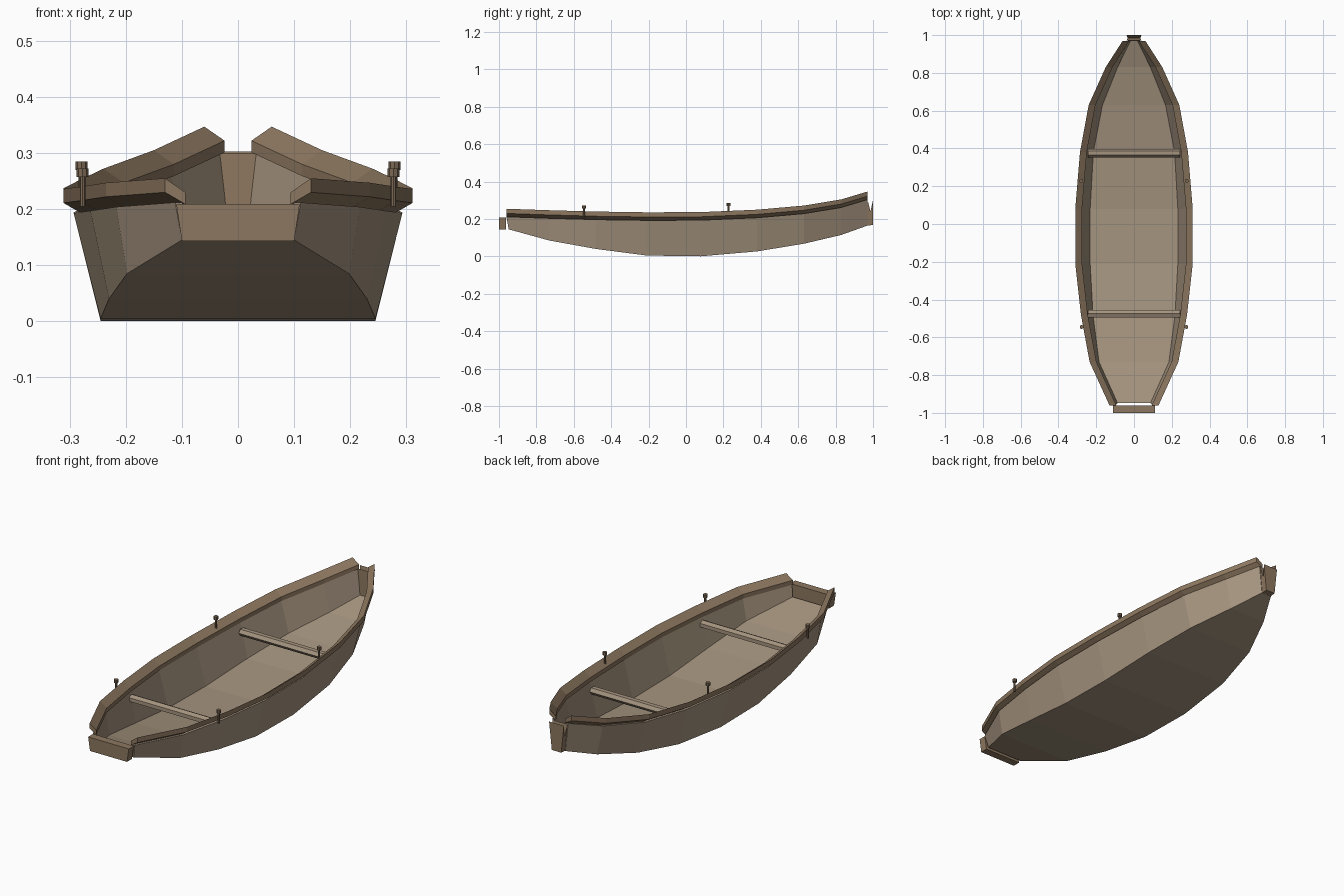
import bpy, bmesh, math
from mathutils import Matrix

if "Cube" in bpy.data.objects:
    bpy.data.objects.remove(bpy.data.objects["Cube"])


def material(name, rgb):
    m = bpy.data.materials.new(name)
    m.diffuse_color = (*rgb, 1)
    m.use_nodes = True
    m.node_tree.nodes["Principled BSDF"].inputs["Base Color"].default_value = m.diffuse_color
    return m


HULL = material("weathered planks", (0.375, 0.295, 0.21))
TRIM = material("brown trim", (0.265, 0.185, 0.115))
PIN = material("dark brown pins", (0.20, 0.14, 0.09))

# stations: y, floor half width, floor z, rail outer half width, rail top z
STATIONS = [
    (-0.96, 0.100, 0.145, 0.130, 0.255),
    (-0.73, 0.198, 0.085, 0.235, 0.247),
    (-0.48, 0.230, 0.040, 0.281, 0.240),
    (-0.21, 0.245, 0.005, 0.311, 0.236),
    (0.08, 0.245, 0.001, 0.311, 0.237),
    (0.38, 0.228, 0.027, 0.286, 0.250),
    (0.63, 0.180, 0.068, 0.240, 0.272),
    (0.83, 0.100, 0.115, 0.150, 0.305),
    (0.97, 0.027, 0.165, 0.060, 0.347),
]


def finish(name, bm, mat):
    bmesh.ops.recalc_face_normals(bm, faces=bm.faces)
    me = bpy.data.meshes.new(name)
    bm.to_mesh(me)
    bm.free()
    me.materials.append(mat)
    ob = bpy.data.objects.new(name, me)
    bpy.context.collection.objects.link(ob)
    return ob


def loft(name, rings, mat, caps):
    """Skin closed rings; caps lists the point indices of each end face."""
    bm = bmesh.new()
    vs = [[bm.verts.new(p) for p in r] for r in rings]
    n = len(rings[0])
    for a, b in zip(vs, vs[1:]):
        for i in range(n):
            j = (i + 1) % n
            bm.faces.new((a[i], a[j], b[j], b[i]))
    for end in (vs[0], vs[-1]):
        for c in caps:
            bm.faces.new([end[i] for i in c])
    return finish(name, bm, mat)


# hull: thin U-shaped section lofted along the stations
rings = []
for k, (y, b, zb, w, zt) in enumerate(STATIONS):
    t = 0.013 if k < 8 else 0.009
    top, zs = w - 0.018, zt - 0.043
    yb = y + (0.012 if k == 0 else 0)
    right = [(b, yb, zb), (top, y, zs), (top - t, y, zs), (b - t, yb, zb + 0.01)]
    left = [(-x, yy, z) for x, yy, z in reversed(right)]
    rings.append(right + left)
loft("hull", rings, HULL, [(0, 1, 2, 3), (4, 5, 6, 7), (0, 3, 4, 7)])

# slanted rails along both top edges
for s, side in ((-1, "left"), (1, "right")):
    rings = [[(s * w, y, z), (s * w, y, z - 0.025),
              (s * (w - 0.036), y, z - 0.046), (s * (w - 0.036), y, z - 0.025)]
             for y, _, _, w, z in STATIONS]
    loft(side + "_rail", rings, TRIM, [(0, 1, 2, 3)])

# stern board
loft("stern_board",
     [[(-0.10, y, 0.143), (0.10, y, 0.143), (0.11, y, 0.209), (-0.11, y, 0.209)]
      for y in (-1.0, -0.962)], TRIM, [(0, 1, 2, 3)])

# bow post: notched side profile, narrower at the foot
post = [(0.968, 0.165), (1.0, 0.168), (1.0, 0.303), (0.986, 0.24), (0.972, 0.30)]
loft("bow_post",
     [[(s * (0.025 + 0.015 * (z - 0.165) / 0.138), y, z) for y, z in post]
      for s in (-1, 1)], TRIM, [(0, 1, 3), (1, 2, 3), (0, 3, 4)])

# six-sided cross seats
for name, y, turn in (("front_seat", -0.475, 0.5), ("back_seat", 0.375, 0.0)):
    rings = []
    for x in (-0.243, 0.243):
        angs = [(i + turn) * math.pi / 3 for i in range(6)]
        rings.append([(x, y + 0.022 * math.cos(a), 0.163 + 0.018 * math.sin(a))
                      for a in angs])
    loft(name, rings, HULL, [tuple(range(6))])


# oar pins: thin shaft with a wider cap
def pin(name, x, y, z0, z1):
    bm = bmesh.new()
    for r, a, b in ((0.005, z0, z1 - 0.014), (0.0105, z1 - 0.015, z1)):
        bmesh.ops.create_cone(bm, cap_ends=True, segments=8, radius1=r, radius2=r,
                              depth=b - a,
                              matrix=Matrix.Translation((x, y, (a + b) / 2)))
    finish(name, bm, PIN)


for s, side in ((-1, "left"), (1, "right")):
    pin(side + "_front_pin", s * 0.277, -0.545, 0.205, 0.272)
    pin(side + "_back_pin", s * 0.279, 0.228, 0.215, 0.285)
